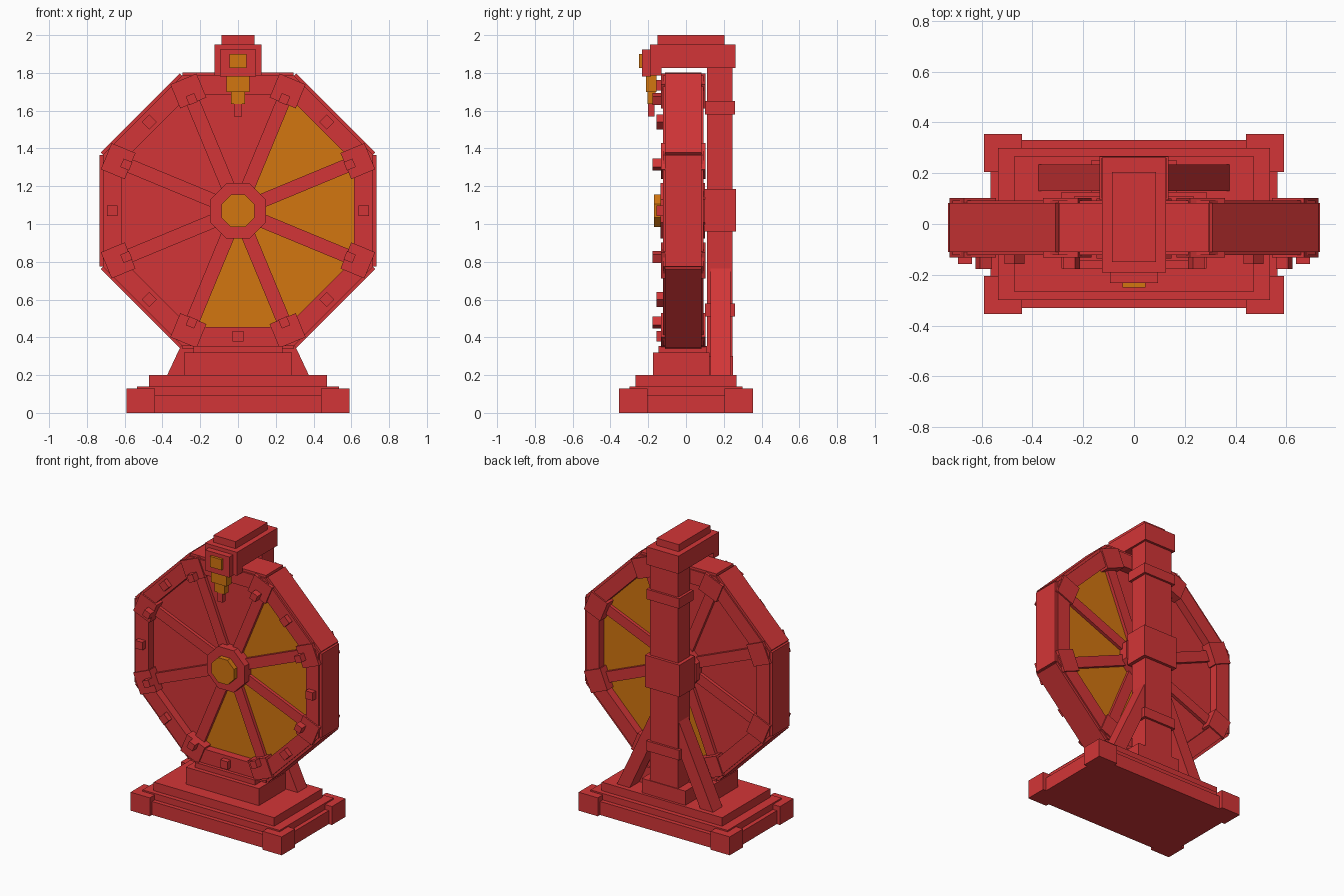
import bpy, bmesh
from math import pi, cos, sin, tan, radians
from mathutils import Matrix, Vector

if "Cube" in bpy.data.objects:
    bpy.data.objects.remove(bpy.data.objects["Cube"], do_unlink=True)


def material(name, rgb):
    m = bpy.data.materials.new(name)
    m.use_nodes = True
    m.diffuse_color = (*rgb, 1)
    m.node_tree.nodes["Principled BSDF"].inputs["Base Color"].default_value = (*rgb, 1)
    return m


RED = material("red paint", (0.65, 0.036, 0.038))
GOLD = material("amber gold", (0.65, 0.18, 0.005))
HUB_Z = 1.07
EIGHTH = pi / 4


def finish(name, bm, mat):
    bmesh.ops.recalc_face_normals(bm, faces=bm.faces)
    mesh = bpy.data.meshes.new(name)
    bm.to_mesh(mesh)
    bm.free()
    mesh.materials.append(mat)
    obj = bpy.data.objects.new(name, mesh)
    bpy.context.collection.objects.link(obj)
    return obj


def box(name, x, y, z, mat=RED, spin=None):
    """Box from (min, max) ranges; spin places it on the wheel, x being radial."""
    bm = bmesh.new()
    bmesh.ops.create_cube(bm, size=1)
    for v in bm.verts:
        v.co = Vector([r[0] if c < 0 else r[1] for c, r in zip(v.co, (x, y, z))])
    if spin is not None:
        bm.transform(Matrix.Translation((0, 0, HUB_Z)) @ Matrix.Rotation(-spin, 4, 'Y'))
    return finish(name, bm, mat)


def prism(name, points, y, mat=RED):
    """Extrude an outline of (x, z) points through the y range."""
    bm = bmesh.new()
    face = bm.faces.new([bm.verts.new((px, y[0], pz)) for px, pz in points])
    new = bmesh.ops.extrude_face_region(bm, geom=[face])["geom"]
    bmesh.ops.translate(bm, vec=(0, y[1] - y[0], 0),
                        verts=[g for g in new if isinstance(g, bmesh.types.BMVert)])
    return finish(name, bm, mat)


def octagon(apothem):
    r = apothem / cos(pi / 8)
    return [(r * cos((k + 0.5) * EIGHTH), HUB_Z + r * sin((k + 0.5) * EIGHTH)) for k in range(8)]


def sym(half):
    return (-half, half)


# Stepped base with corner feet
box("base_slab", sym(0.565), sym(0.33), (0, 0.095))
box("base_step", sym(0.535), sym(0.30), (0.095, 0.14))
box("base_plinth", sym(0.47), sym(0.268), (0.14, 0.2))
for sx in (-1, 1):
    for sy in (-1, 1):
        box("corner_foot", sorted((sx * 0.44, sx * 0.59)), sorted((sy * 0.205, sy * 0.355)), (0, 0.13))

# Cradle below the wheel
box("cradle_block", sym(0.285), (-0.175, 0.125), (0.2, 0.32))
box("cradle_top", sym(0.235), (-0.145, 0.11), (0.32, 0.355))

# Rear post, collars and angled braces
box("rear_post", sym(0.11), (0.11, 0.245), (0.2, 1.85))
box("post_foot", sym(0.17), (0.11, 0.25), (0.2, 0.3))
for z in ((0.51, 0.58), (1.58, 1.65)):
    box("post_collar", sym(0.128), (0.1, 0.26), z)
box("axle_housing", sym(0.135), (0.095, 0.265), (0.96, 1.185))
for s in (-1, 1):
    prism("side_brace", [(s * px, pz) for px, pz in
                         ((0.375, 0.2), (0.075, 0.84), (0.075, 0.63), (0.275, 0.2))], (0.13, 0.235))

# Overhead arm with pointer
box("arm_beam", sym(0.125), (-0.19, 0.262), (1.825, 1.95))
box("arm_drop", sym(0.125), (-0.19, -0.13), (1.785, 1.83))
box("arm_cap", sym(0.087), (-0.15, 0.205), (1.95, 2.0))
box("arm_face", sym(0.095), (-0.232, -0.185), (1.78, 1.925))
box("face_jewel", sym(0.045), (-0.25, -0.23), (1.825, 1.9), GOLD)
box("pointer_upper", sym(0.06), (-0.213, -0.157), (1.7, 1.785), GOLD)
box("pointer_lower", sym(0.038), (-0.205, -0.162), (1.635, 1.7), GOLD)
box("pointer_tip", sym(0.02), (-0.2, -0.167), (1.57, 1.635))

# Wheel rim: eight mitred segments, each with an outer tread plate
inner, outer = octagon(0.615), octagon(0.715)
for k in range(8):
    j = k - 1
    prism("rim_segment", [inner[j], outer[j], outer[k], inner[k]], (-0.122, 0.092))
    a = k * EIGHTH
    box("tread_plate", (0.71, 0.732), (-0.11, 0.083), sym(0.295), spin=a)
    box("rim_stud", (0.637, 0.693), (-0.157, -0.12), sym(0.028), spin=a)
    # Wedge panels: four are gold, from upper right round to the bottom
    gold = k in (0, 1, 6, 7)
    prism("gold_panel" if gold else "red_panel", [(0, HUB_Z), inner[j], inner[k]],
          (-0.065, 0.035), GOLD if gold else RED)
    # Spokes and corner brackets lie between the panels
    b = a + EIGHTH / 2
    box("spoke", (0.08, 0.66), (-0.088, 0.058), sym(0.037), spin=b)
    box("corner_bracket", (0.618, 0.755), (-0.132, 0.102), sym(0.075), spin=b)
    box("bracket_stud", (0.615, 0.665), (-0.178, -0.13), sym(0.024), spin=b)

# Hub
prism("hub", octagon(0.147), (-0.135, 0.1))
prism("hub_cap", octagon(0.087), (-0.17, -0.13), GOLD)
